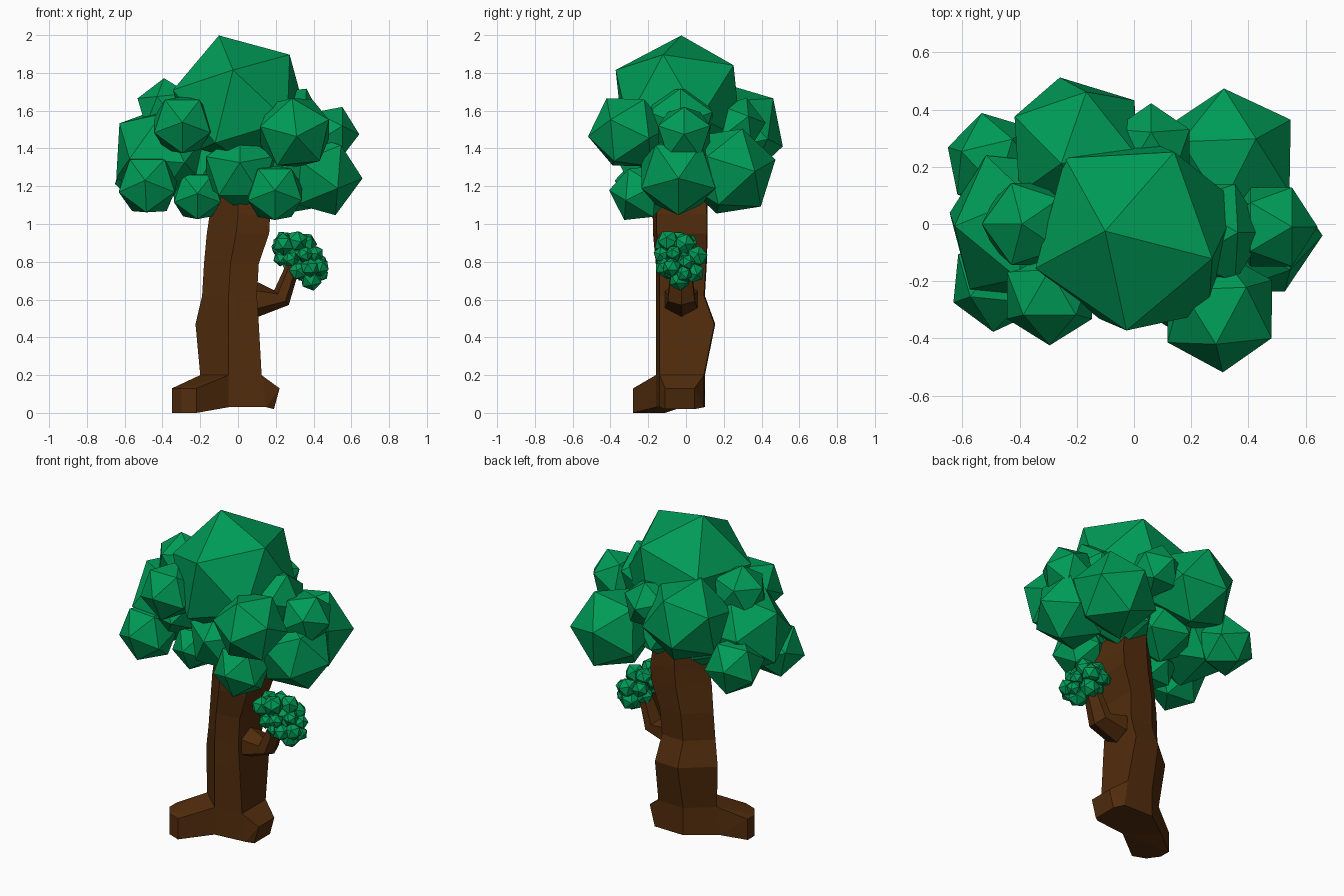
import bpy, bmesh, math
from mathutils import Vector, Matrix

if "Cube" in bpy.data.objects:
    bpy.data.objects.remove(bpy.data.objects["Cube"])


def material(name, rgb):
    m = bpy.data.materials.new(name)
    m.diffuse_color = (*rgb, 1)
    m.use_nodes = True
    m.node_tree.nodes["Principled BSDF"].inputs["Base Color"].default_value = m.diffuse_color
    return m


LEAF = material("leaf_green", (0.0, 0.33, 0.095))
BARK = material("bark_brown", (0.085, 0.026, 0.004))


def finish(name, bm, mat):
    bmesh.ops.recalc_face_normals(bm, faces=bm.faces)
    me = bpy.data.meshes.new(name)
    bm.to_mesh(me)
    bm.free()
    me.materials.append(mat)
    ob = bpy.data.objects.new(name, me)
    bpy.context.collection.objects.link(ob)
    return ob


def ball(bm, centre, r, a=(0, 0, 1), b=(1, 0, 0.3)):
    """Icosahedron with one corner pointing along a and a neighbour towards b."""
    z = Vector(a).normalized()
    y = z.cross(Vector(b)).normalized()
    x = y.cross(z)
    rot = Matrix((x, y, z)).transposed().to_4x4()
    bmesh.ops.create_icosphere(bm, subdivisions=1, radius=r,
                               matrix=Matrix.Translation(centre) @ rot)


def loft(bm, rings):
    """Skin a list of equal-length rings and cap both ends."""
    vs = [[bm.verts.new(p) for p in ring] for ring in rings]
    n = len(vs[0])
    for lo, hi in zip(vs, vs[1:]):
        for i in range(n):
            j = (i + 1) % n
            bm.faces.new((lo[i], lo[j], hi[j], hi[i]))
    bm.faces.new(vs[0][::-1])
    bm.faces.new(vs[-1])


def hull(name, points):
    bm = bmesh.new()
    for p in points:
        bm.verts.new(p)
    bmesh.ops.convex_hull(bm, input=bm.verts)
    bmesh.ops.delete(bm, geom=[v for v in bm.verts if not v.link_faces], context='VERTS')
    bmesh.ops.dissolve_limit(bm, angle_limit=0.02, verts=bm.verts, edges=bm.edges)
    finish(name, bm, BARK)


# Trunk: five-sided rings given as z, left x, middle x, right x, front y, back y
def trunk_ring(z, xl, xm, xr, yf, yb):
    return [(xl, (yf + yb) / 2 + 0.01, z), (xm, yf, z), (xr, yf + 0.02, z),
            (xr, yb - 0.005, z), (xm, yb, z)]


trunk = [trunk_ring(*s) for s in (
    (0.03, -0.22, -0.05, 0.15, -0.16, 0.10),
    (0.20, -0.20, -0.05, 0.125, -0.16, 0.10),
    (0.47, -0.225, -0.05, 0.11, -0.16, 0.155),
    (0.62, -0.19, -0.05, 0.10, -0.16, 0.10),
    (0.79, -0.18, -0.04, 0.11, -0.16, 0.11),
    (0.95, -0.165, -0.01, 0.165, -0.175, 0.115),
    (1.05, -0.15, 0.0, 0.17, -0.175, 0.115),
    (1.35, -0.11, 0.0, 0.13, -0.14, 0.10))]
bm = bmesh.new()
loft(bm, trunk)
finish("trunk", bm, BARK)

# Roots
low, high = trunk[0], trunk[1]
left_end = [(x, y, z) for z in (0, 0.13)
            for x, y in ((-0.35, -0.11), (-0.35, -0.18), (-0.30, -0.25), (-0.22, -0.28))]
hull("left_root", [low[0], low[1], high[0], high[1]] + left_end)
hull("right_root", [low[2], low[3], high[2], high[3],
                    (0.22, -0.11, 0.13), (0.22, 0.045, 0.13),
                    (0.19, -0.11, 0.02), (0.19, 0.045, 0.02)])

# Branch: hexagon rings along a bent path, x, z, half height, half width, tilt
bm = bmesh.new()
rings = []
for x, z, h, w, tilt in ((0.05, 0.605, 0.095, 0.09, 0), (0.11, 0.60, 0.09, 0.09, 0),
                         (0.23, 0.61, 0.055, 0.075, 45), (0.30, 0.80, 0.035, 0.05, 72)):
    t = math.radians(tilt)
    ring = []
    for k in range(6):
        a = math.radians(60 * k + 30)
        s = math.sin(a) * h
        ring.append((x - s * math.sin(t), -0.025 + w * math.cos(a) * 1.1, z + s * math.cos(t)))
    rings.append(ring)
loft(bm, rings)
finish("branch", bm, BARK)

# Main crown of icosahedral clumps
F, D, U = (0, -1, 0.08), (0, 0, -1), (0, 0, 1)
bm = bmesh.new()
for args in (
        # top and front
        ((0.01, -0.04, 1.635), 0.38, (-0.11, 0.015, 0.36), (0.26, -0.08, 0.26)),
        ((0.30, -0.305, 1.485), 0.215, (0.05, -1, -0.1), (-0.1, 0, 1)),
        ((-0.475, -0.205, 1.205), 0.175, (-0.1, -1, 0.15), D),
        ((-0.295, -0.25, 1.525), 0.175, F, D),
        ((-0.215, -0.10, 1.15), 0.145, F, D),
        ((0.195, -0.24, 1.165), 0.168, F, D),
        ((0.01, -0.15, 1.28), 0.21, (0, -0.25, 1), (0, -1, 0)),
        # right
        ((0.43, -0.04, 1.26), 0.23, (1, 0, -0.08), (0.25, 0, -1)),
        ((0.48, -0.01, 1.475), 0.162, (1, 0, 0), (0.4, 0, 1)),
        ((0.26, -0.03, 1.545), 0.2, (0.6, 0, 1), (1, 0, 0)),
        # back
        ((0.335, 0.23, 1.28), 0.252, (-0.02, 0.24, 0.06), (0.205, 0.135, 0)),
        ((-0.20, 0.27, 1.49), 0.262, (-0.06, 0.245, -0.08), (0.035, 0.165, 0.17)),
        ((0.06, 0.265, 1.52), 0.158, (0, 1, 0.1), U),
        # left
        ((-0.40, -0.01, 1.37), 0.28, (-0.25, 0.05, -0.13), (-0.205, 0, 0.165)),
        ((-0.49, 0.22, 1.26), 0.175, (-1, 0.3, -0.3), U),
        ((-0.375, 0.0, 1.605), 0.168, (-0.1, 0, 1), (-1, 0, 0)),
        # inner clumps that close the underside
        ((-0.15, 0.05, 1.32), 0.22), ((0.14, 0.06, 1.29), 0.2)):
    ball(bm, *args)
finish("crown", bm, LEAF)

# Small crown on the branch: clumps spread over a tilted ellipsoid
bm = bmesh.new()
tilt = Matrix.Rotation(math.radians(38), 3, 'Y')
count = 20
for i in range(count):
    c = 1 - 2 * (i + 0.5) / count
    s = math.sqrt(1 - c * c)
    a = i * 2.39996
    d = Vector((c, s * math.cos(a), s * math.sin(a)))
    k = (1.0, 0.92, 1.08)[i % 3]
    p = tilt @ Vector((d.x * 0.143, d.y * 0.098, d.z * 0.076)) * k
    ball(bm, p + Vector((0.33, -0.04, 0.82)), 0.052 + 0.008 * (i % 3 - 1),
         tilt @ d, (0.3, 0.5, 1))
ball(bm, (0.33, -0.04, 0.82), 0.08)
finish("branch_foliage", bm, LEAF)
